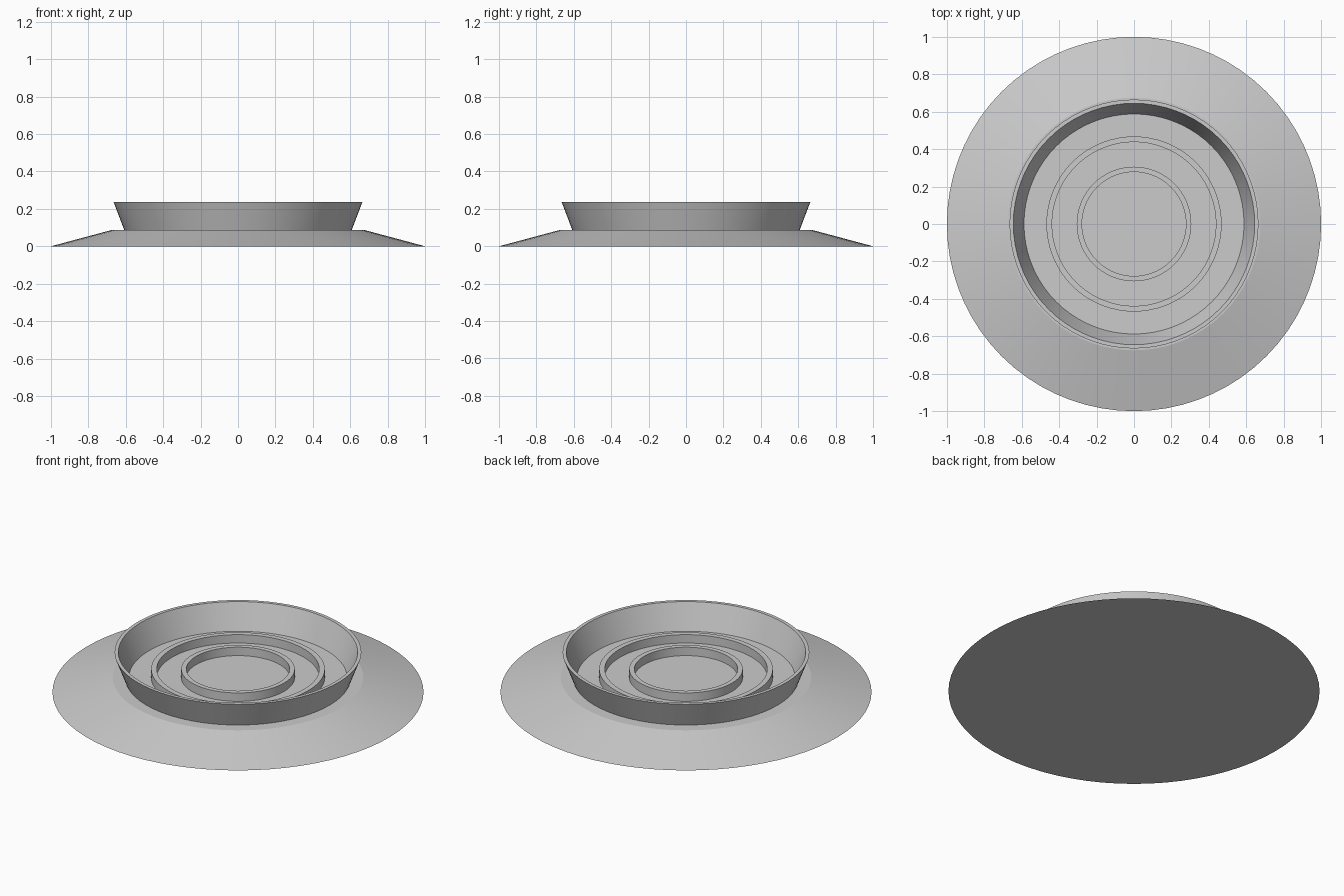
import bpy
import bmesh
import math
from mathutils import Vector

SEGMENTS = 72
FLOOR = 0.087      # top of the base
SINK = 0.01        # how far raised parts reach into the base

if "Cube" in bpy.data.objects:
    bpy.data.objects.remove(bpy.data.objects["Cube"], do_unlink=True)

grey = bpy.data.materials.new("plain_grey")
grey.use_nodes = True
colour = (0.6, 0.6, 0.6, 1.0)
grey.diffuse_color = colour
grey.node_tree.nodes["Principled BSDF"].inputs["Base Color"].default_value = colour


def lathe(name, profile, closed):
    """Spin a (radius, height) profile around the z axis."""
    bm = bmesh.new()
    verts = [bm.verts.new((r, 0, z)) for r, z in profile]
    edges = [bm.edges.new(pair) for pair in zip(verts, verts[1:])]
    if closed:
        edges.append(bm.edges.new((verts[-1], verts[0])))
    bmesh.ops.spin(bm, geom=verts + edges, cent=Vector(), axis=(0, 0, 1),
                   angle=math.tau, steps=SEGMENTS, use_merge=True)
    bmesh.ops.remove_doubles(bm, verts=bm.verts[:], dist=0.0001)
    if not closed:
        bmesh.ops.holes_fill(bm, edges=[e for e in bm.edges if e.is_boundary], sides=0)
    bmesh.ops.recalc_face_normals(bm, faces=bm.faces[:])
    mesh = bpy.data.meshes.new(name)
    bm.to_mesh(mesh)
    bm.free()
    mesh.materials.append(grey)
    obj = bpy.data.objects.new(name, mesh)
    bpy.context.collection.objects.link(obj)
    bpy.ops.object.select_all(action="DESELECT")
    obj.select_set(True)
    bpy.context.view_layer.objects.active = obj
    bpy.ops.object.shade_smooth_by_angle(angle=math.radians(10))
    return obj


# Wide sloping base with a flat top and flat underside
lathe("sloping_base", [(1.0, 0), (0.675, FLOOR)], closed=False)

# Flared outer wall, continued along its slope into the base
rim, flare = 0.237, 0.057 / 0.15
drop = SINK * flare
lathe("flared_wall", [(0.608 - drop, FLOOR - SINK), (0.665, rim),
                      (0.645, rim), (0.588 - drop, FLOOR - SINK)], closed=True)

# Two low upright rings on the floor inside the wall
for name, inner, outer in (("inner_ring", 0.278, 0.306), ("middle_ring", 0.438, 0.468)):
    low, high = FLOOR - SINK, FLOOR + 0.05
    lathe(name, [(outer, low), (outer, high), (inner, high), (inner, low)], closed=True)
